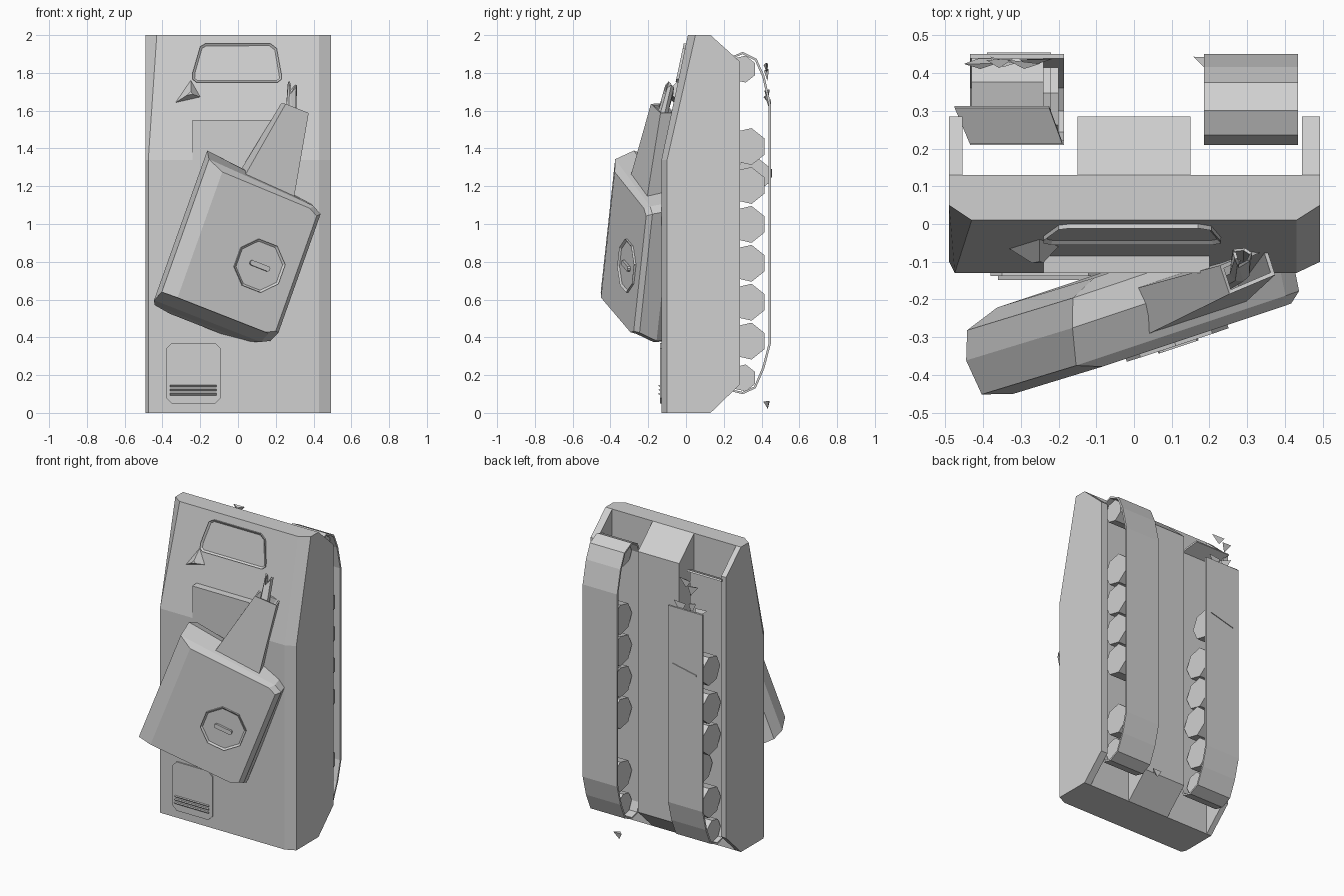
import bpy, bmesh, math, random
from mathutils import Vector, Matrix

random.seed(4)
cube = bpy.data.objects.get("Cube")
if cube:
    bpy.data.objects.remove(cube)

grey = bpy.data.materials.new("bare_grey")
grey.use_nodes = True
COLOUR = (0.63, 0.63, 0.63, 1)
grey.diffuse_color = COLOUR
grey.node_tree.nodes["Principled BSDF"].inputs["Base Color"].default_value = COLOUR


def finish(name, bm, matrix=None):
    """Turn a bmesh into a flat shaded grey object."""
    bmesh.ops.recalc_face_normals(bm, faces=bm.faces)
    mesh = bpy.data.meshes.new(name)
    bm.to_mesh(mesh)
    bm.free()
    mesh.materials.append(grey)
    obj = bpy.data.objects.new(name, mesh)
    bpy.context.collection.objects.link(obj)
    if matrix:
        obj.matrix_world = matrix
    return obj


def loft(name, rings, matrix=None, caps=True, closed=True):
    """Skin a list of equal rings of points."""
    bm = bmesh.new()
    rows = [[bm.verts.new(p) for p in ring] for ring in rings]
    n = len(rows[0])
    for a, b in zip(rows, rows[1:]):
        for i in range(n if closed else n - 1):
            j = (i + 1) % n
            bm.faces.new((a[i], a[j], b[j], b[i]))
    if caps:
        bm.faces.new(rows[0])
        bm.faces.new(rows[-1])
    return finish(name, bm, matrix)


def thicken(obj, thickness, offset):
    solid = obj.modifiers.new("thickness", "SOLIDIFY")
    solid.thickness, solid.offset = thickness, offset


def side_prism(name, profile, x0, x1):
    """Extrude a (y, z) profile across x."""
    return loft(name, [[(x, y, z) for y, z in profile] for x in (x0, x1)])


def plate(name, outline, height, matrix, inset=0.0):
    """Raised plate on a local plane, with an optional rim and sunken middle."""
    bm = bmesh.new()
    face = bm.faces.new([bm.verts.new((u, v, 0)) for u, v in outline])
    face.normal_update()
    if face.normal.z < 0:
        face.normal_flip()
    top = bmesh.ops.extrude_face_region(bm, geom=[face])["geom"]
    bmesh.ops.translate(bm, vec=(0, 0, height),
                        verts=[g for g in top if isinstance(g, bmesh.types.BMVert)])
    lid = next(g for g in top if isinstance(g, bmesh.types.BMFace))
    if inset:
        bmesh.ops.inset_region(bm, faces=[lid], thickness=inset, depth=0)
        bmesh.ops.translate(bm, vec=(0, 0, -height * 0.8), verts=lid.verts)
    return finish(name, bm, matrix)


def frame(origin, u, v):
    """Matrix of a local plane with axes u, v and their outward normal."""
    u = Vector(u).normalized()
    n = u.cross(Vector(v)).normalized()
    return Matrix.Translation(origin) @ Matrix((u, n.cross(u), n)).transposed().to_4x4()


def cut_rect(u0, u1, v0, v1, cut):
    return [(u0 + cut, v0), (u1 - cut, v0), (u1, v0 + cut), (u1, v1 - cut),
            (u1 - cut, v1), (u0 + cut, v1), (u0, v1 - cut), (u0, v0 + cut)]


def shard(name, centre, size):
    """Torn metal splinter."""
    bm = bmesh.new()
    verts = [bm.verts.new(Vector(centre) + Vector([random.uniform(-size, size) for _ in range(3)])
                          * 0.3 + Vector(d) * size)
             for d in ((1, 0, 0.5), (-1, 0, 0.6), (0, 0.1, -1), (0, -0.6, 0.4))]
    for skip in range(4):
        bm.faces.new([v for i, v in enumerate(verts) if i != skip])
    return finish(name, bm)


# Hull with chamfered deck edges and sloping nose
def hull_ring(z, deck, edge, left):
    return [(-0.49, 0.13, z), (0.493, 0.13, z), (0.493, edge, z),
            (0.43, deck, z), (left, deck, z), (-0.49, edge, z)]


loft("hull", [hull_ring(0, -0.13, -0.1, -0.475), hull_ring(1.34, -0.13, -0.1, -0.475),
              hull_ring(2, 0.01, 0.05, -0.43)])

# Belly and side skirts
belly = [(0.12, 0), (0.13, 0), (0.285, 0.15), (0.285, 1.86), (0.13, 2), (0.12, 2)]
for name, x0, x1 in (("belly", -0.15, 0.15), ("left_skirt", 0.445, 0.493),
                     ("right_skirt", -0.49, -0.455)):
    side_prism(name, belly, x0, x1)

# Nose details: step box, driver hatch and torn dent
side_prism("deck_step", [(-0.13, 1.3), (-0.13, 1.55), (-0.08, 1.552), (-0.05, 1.3)], -0.24, 0.2)
nose = frame((0, -0.13, 1.34), (1, 0, 0), (0, 0.14, 0.66))
plate("driver_hatch", [(-0.22, 0.418), (0.21, 0.418), (0.23, 0.435), (0.23, 0.46), (0.205, 0.6),
                       (0.17, 0.628), (-0.17, 0.628), (-0.2, 0.61), (-0.24, 0.47),
                       (-0.24, 0.435)], 0.012, nose, 0.012)
loft("nose_dent", [[(-0.33, 0.31, 0), (-0.2, 0.34, 0), (-0.25, 0.43, 0)],
                   [(-0.27, 0.34, 0.045), (-0.24, 0.345, 0.045), (-0.25, 0.36, 0.045)]], nose)

# Engine cover and grille on the rear deck
deck = frame((0, -0.13, 0), (1, 0, 0), (0, 0, 1))
plate("engine_cover", cut_rect(-0.38, -0.09, 0.05, 0.37, 0.03), 0.008, deck)
for i in range(3):
    z = 0.09 + 0.022 * i
    side_prism("grille_slat", [(-0.135, z), (-0.148, z + 0.012), (-0.135, z + 0.015)], -0.36, -0.115)

# Tracks: the left one whole, the right one torn open near the front
loop = [(0.444, 1.63), (0.41, 1.78), (0.37, 1.87), (0.3, 1.905), (0.24, 1.88), (0.215, 1.82),
        (0.215, 0.18), (0.24, 0.12), (0.3, 0.105), (0.365, 0.135), (0.41, 0.24), (0.444, 0.37)]
torn = [(0.215, 1.8)] + loop[6:] + [(0.444, 1.66)]
for name, path, x0, x1, closed in (("left_track", loop, 0.185, 0.435, True),
                                   ("right_track", torn, -0.435, -0.185, False)):
    thicken(loft(name, [[(x, y, z) for y, z in path] for x in (x0, x1)], None, False, closed),
            0.012, 0)
thicken(loft("bent_track_end", [[(-0.435, 0.215, 1.8), (-0.19, 0.215, 1.8)],
                                [(-0.475, 0.31, 1.845), (-0.225, 0.31, 1.845)]],
             None, False, False), 0.012, 0)


# Seven-sided road wheels and sprockets
def wheel(name, y, z, radius, x0, x1):
    angles = [math.pi + math.tau * i / 7 for i in range(7)]
    side_prism(name, [(y + radius * math.cos(a), z + radius * math.sin(a)) for a in angles], x0, x1)


LEFT, RIGHT = (0.235, 0.41), (-0.41, -0.22)
for i in range(6):
    z = 0.38 + 0.206 * i
    if i != 1:
        wheel("left_wheel", 0.325, z, 0.1, *LEFT)
    if i < 4:
        wheel("right_wheel", 0.325, z, 0.1, *(RIGHT if i != 1 else (-0.35, -0.2)))
wheel("loose_wheel", 0.355, 1.26, 0.095, -0.43, -0.24)
for x0, x1 in (LEFT, RIGHT):
    wheel("rear_sprocket", 0.3, 0.185, 0.073, x0, x1)
wheel("front_sprocket", 0.3, 1.82, 0.073, *LEFT)

# Splinters around the torn track
for x, z in ((-0.4, 1.66), (-0.35, 1.68), (-0.3, 1.83), (-0.27, 1.67), (-0.35, 1.8)):
    shard("track_splinter", (x, 0.435, z), 0.042)
shard("loose_splinter", (0.19, 0.435, 0.05), 0.034)
plate("track_crack", [(0.22, 1.29), (0.39, 1.245), (0.39, 1.255)], 0.006,
      frame((0, 0.449, 0), (-1, 0, 0), (0, 0, 1)))

# Knocked-off turret in its own tilted frame
tilt = frame((-0.32, -0.45, 0.61), (0.888, 0.296, -0.348), (0.328, 0.1, 0.94))


def turret_ring(n, u0, u1, v0, v1, v2):
    cut = 0.05
    return [(u0, v0, n), (u1 - cut, v0, n), (u1, v0 + cut * 0.5, n), (u1, v2 - cut * 0.5, n),
            (u1 - cut, v2, n), (u0, v1, n)]


loft("turret", [turret_ring(0, 0, 0.575, 0, 0.71, 0.7), turret_ring(-0.025, -0.085, 0.6, 0, 0.75, 0.72),
                turret_ring(-0.123, -0.08, 0.605, -0.045, 0.8, 0.74),
                turret_ring(-0.198, -0.045, 0.56, -0.06, 0.78, 0.72),
                turret_ring(-0.23, 0.06, 0.46, -0.07, 0.7, 0.68)], tilt)

# Tapered mantlet, hollow at the broken end
mantlet = loft("mantlet", [[(0.13, 0.7, -0.04), (0.44, 0.7, -0.04), (0.44, 0.7, -0.17), (0.13, 0.7, -0.17)],
                           [(0.23, 1.18, -0.08), (0.37, 1.18, -0.09), (0.37, 1.18, -0.17),
                            (0.23, 1.18, -0.16)]], tilt, False)
thicken(mantlet, 0.014, -1)

# Split stub of the gun barrel
path = [((0.3, 0.95, -0.12), 0.035), ((0.29, 1.15, -0.13), 0.03), ((0.255, 1.245, -0.165), 0.026)]
rings = []
for k, (centre, radius) in enumerate(path):
    ring = []
    for i in range(8):
        a = math.tau * i / 8
        rise = 0.06 * abs(math.cos(a)) if k == 2 else 0
        ring.append(Vector(centre) + Vector((radius * math.cos(a), rise, radius * math.sin(a))))
    rings.append(ring)
thicken(loft("barrel_stub", rings, tilt, False), 0.008, -1)

# Turret hatch and handle
octagon = [(0.367 + 0.142 * math.cos(math.tau * (i + 0.5) / 8),
            0.317 + 0.142 * math.sin(math.tau * (i + 0.5) / 8)) for i in range(8)]
plate("turret_hatch", octagon, 0.012, tilt, 0.012)
plate("hatch_handle", cut_rect(0.31, 0.425, 0.303, 0.33, 0.008), 0.018, tilt)
